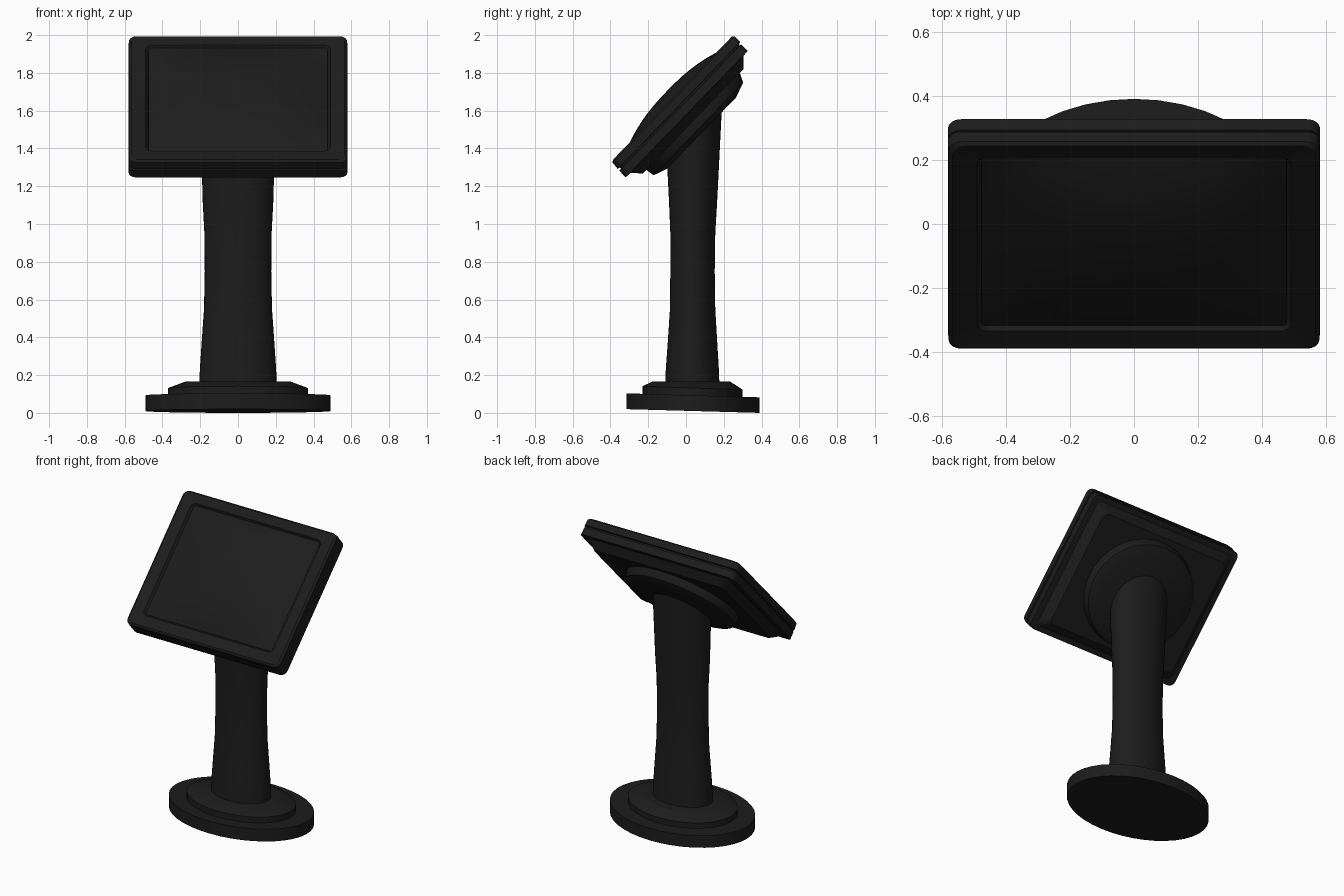
import bpy, bmesh
from math import sin, cos, pi, radians
from mathutils import Matrix

if "Cube" in bpy.data.objects:
    bpy.data.objects.remove(bpy.data.objects["Cube"])

black = bpy.data.materials.new("black_plastic")
black.diffuse_color = (0.012, 0.012, 0.012, 1)
black.use_nodes = True
black.node_tree.nodes["Principled BSDF"].inputs["Base Color"].default_value = black.diffuse_color
HEAD = Matrix.Translation((0, 0, 1.62)) @ Matrix.Rotation(radians(46), 4, 'X')


def finish(name, bm, matrix=None):
    if matrix:
        bm.transform(matrix)
    bmesh.ops.recalc_face_normals(bm, faces=bm.faces)
    me = bpy.data.meshes.new(name)
    bm.to_mesh(me)
    bm.free()
    me.materials.append(black)
    ob = bpy.data.objects.new(name, me)
    bpy.context.collection.objects.link(ob)
    bpy.ops.object.select_all(action='DESELECT')
    ob.select_set(True)
    bpy.context.view_layer.objects.active = ob
    bpy.ops.object.shade_smooth_by_angle(angle=radians(30))
    return ob


def loft(name, rings, matrix=None):
    """Skin a stack of equal-length rings and cap both ends."""
    bm = bmesh.new()
    loops = [[bm.verts.new(p) for p in ring] for ring in rings]
    n = len(loops[0])
    for a, b in zip(loops, loops[1:]):
        for i in range(n):
            j = (i + 1) % n
            bm.faces.new((a[i], a[j], b[j], b[i]))
    bm.faces.new(loops[0])
    bm.faces.new(loops[-1])
    return finish(name, bm, matrix)


def ellipse(rx, y0, y1, z, slope=0.0, n=40):
    """Elliptical ring from y0 to y1; slope tilts it along y."""
    cy, ry = (y0 + y1) / 2, (y1 - y0) / 2
    pts = []
    for i in range(n):
        t = 2 * pi * i / n
        y = cy + ry * sin(t)
        pts.append((rx * cos(t), y, z + slope * y))
    return pts


def rounded(hx, y0, y1, z, r=0.04, seg=4):
    """Rounded rectangle ring."""
    pts = []
    for k, (sx, y) in enumerate(((hx - r, y1 - r), (r - hx, y1 - r),
                                 (r - hx, y0 + r), (hx - r, y0 + r))):
        for i in range(seg + 1):
            t = (k + i / seg) * pi / 2
            pts.append((sx + r * cos(t), y + r * sin(t), z))
    return pts


# Foot: wide elliptical plate, slightly wedge shaped, with a stepped collar
loft("base_plate", [ellipse(0.49, -0.315, 0.39, 0.011, -0.028),
                    ellipse(0.49, -0.315, 0.39, 0.094, -0.03)])
loft("base_collar", [ellipse(0.37, -0.23, 0.30, 0.07, -0.03),
                     ellipse(0.37, -0.23, 0.30, 0.133, -0.035),
                     ellipse(0.28, -0.18, 0.235, 0.165)])

# Column: waisted elliptical tube, cut at a slant under the head
loft("column", [ellipse(0.205, -0.11, 0.177, 0.15),
                ellipse(0.202, -0.107, 0.174, 0.23),
                ellipse(0.192, -0.096, 0.165, 0.38),
                ellipse(0.18, -0.085, 0.155, 0.55),
                ellipse(0.176, -0.083, 0.152, 0.75),
                ellipse(0.178, -0.083, 0.155, 0.95),
                ellipse(0.187, -0.09, 0.165, 1.12),
                ellipse(0.196, -0.10, 0.19, 1.42, 1.03)])

# Head: bezel with recessed opening, groove, rear shell and tapered back
loft("display_housing", [rounded(0.475, -0.385, 0.365, 0.055, 0.03),
                         rounded(0.49, -0.40, 0.38, 0.078, 0.035),
                         rounded(0.565, -0.47, 0.437, 0.084),
                         rounded(0.578, -0.482, 0.447, 0.075),
                         rounded(0.58, -0.487, 0.447, 0.032),
                         rounded(0.568, -0.475, 0.435, 0.03),
                         rounded(0.568, -0.475, 0.43, 0.021),
                         rounded(0.58, -0.488, 0.441, 0.019),
                         rounded(0.58, -0.491, 0.44, -0.029),
                         rounded(0.54, -0.457, 0.406, -0.031),
                         rounded(0.49, -0.412, 0.356, -0.08)], HEAD)

# Screen: gently bulging pane standing out of the bezel
bm = bmesh.new()
bmesh.ops.create_grid(bm, x_segments=16, y_segments=14, size=1)
for v in bm.verts:
    a, b = v.co.x, v.co.y
    bulge = (1 - abs(a) ** 2.4) * (1 - abs(b) ** 2.4)
    v.co = (0.475 * a, -0.01 + 0.378 * b, 0.066 + 0.065 * bulge)
finish("screen", bm, HEAD)

# Swivel disc joining head and column
loft("swivel_disc", [ellipse(0.385, -0.385, 0.325, -0.07),
                     ellipse(0.385, -0.385, 0.325, -0.085),
                     ellipse(0.375, -0.38, 0.303, -0.128),
                     ellipse(0.30, -0.304, 0.22, -0.156)], HEAD)
